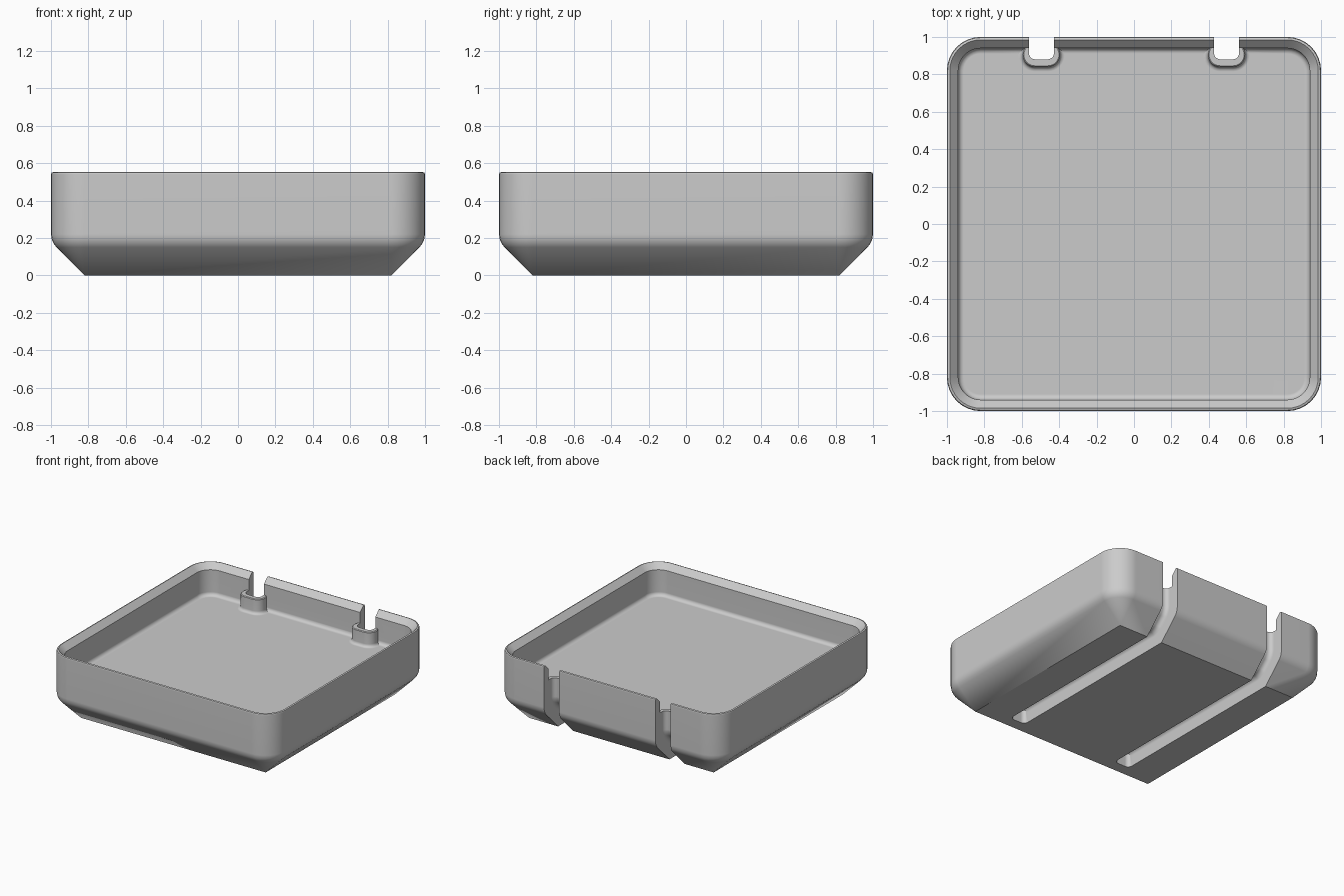
import bpy, bmesh, math

if "Cube" in bpy.data.objects:
    bpy.data.objects.remove(bpy.data.objects["Cube"])

GREY = (0.6, 0.6, 0.6, 1)
mat = bpy.data.materials.new("light_grey")
mat.use_nodes = True
mat.diffuse_color = GREY
mat.node_tree.nodes["Principled BSDF"].inputs["Base Color"].default_value = GREY


def finish(name, bm):
    bmesh.ops.remove_doubles(bm, verts=bm.verts[:], dist=0.0002)
    bmesh.ops.recalc_face_normals(bm, faces=bm.faces[:])
    mesh = bpy.data.meshes.new(name)
    bm.to_mesh(mesh)
    bm.free()
    mesh.materials.append(mat)
    ob = bpy.data.objects.new(name, mesh)
    bpy.context.collection.objects.link(ob)
    return ob


def rounded_loop(cx, cy, wx, wy, r, z, steps=8):
    """Rounded rectangle: core half sizes wx, wy grown by radius r."""
    pts = []
    for q, (sx, sy) in enumerate([(1, 1), (-1, 1), (-1, -1), (1, -1)]):
        for i in range(steps + 1):
            a = math.pi / 2 * (q + i / steps)
            pts.append((cx + sx * wx + r * math.cos(a), cy + sy * wy + r * math.sin(a), z))
    return pts


def loft(name, loops):
    bm = bmesh.new()
    rings = [[bm.verts.new(p) for p in loop] for loop in loops]
    for a, b in zip(rings, rings[1:]):
        for i in range(len(a)):
            j = (i + 1) % len(a)
            bm.faces.new((a[i], a[j], b[j], b[i]))
    bm.faces.new(rings[0])
    bm.faces.new(rings[-1])
    return finish(name, bm)


# Tray: outside from the base up, over the bevelled rim, down to the floor
CORE = 0.82
FLOOR = 0.30
wall = [(0.82, 0), (0.97, 0.15), (0.984, 0.167), (0.995, 0.19), (1, 0.22),
        (1, 0.54), (0.996, 0.549), (0.985, 0.553), (0.94, 0.508),
        (0.94, FLOOR + 0.03), (0.936, FLOOR + 0.015), (0.925, FLOOR + 0.004), (0.91, FLOOR)]
tray = loft("tray", [rounded_loop(0, 0, CORE, CORE, h - CORE, z) for h, z in wall])


# Raised collar around each channel, flared where it meets the floor
def collar(x):
    steps = [(0.025, FLOOR - 0.02), (0.025, FLOOR), (0.012, FLOOR + 0.004),
             (0.004, FLOOR + 0.012), (0, FLOOR + 0.025), (0, 0.415), (-0.006, 0.42)]
    return loft("collar", [rounded_loop(x, 0.905, 0.035, 0, 0.065 + f, z) for f, z in steps])


# Channel cutter: runs down the back wall, round the slope and under the base
HALF = 0.0675
OUT, LOW, HIGH, END = 1.1, -0.1, 0.7, -0.73


def channel(x):
    side = [(OUT, HIGH), (OUT, LOW), (END, LOW), (END, 0.12),
            (0.77, 0.12), (0.88, 0.23), (0.88, HIGH)]
    bm = bmesh.new()
    left = [bm.verts.new((-HALF, y, z)) for y, z in side]
    right = [bm.verts.new((HALF, y, z)) for y, z in side]
    bm.faces.new(left)
    bm.faces.new(right[::-1])
    for i in range(len(side)):
        j = (i + 1) % len(side)
        bm.faces.new((left[i], right[i], right[j], left[j]))
    bends = [bm.edges.get((left[i], right[i])) for i in (4, 5)]
    bmesh.ops.bevel(bm, geom=bends, offset=0.04, segments=4, profile=0.5, affect="EDGES")
    inner = []
    for e in bm.edges:
        a, b = e.verts[0].co, e.verts[1].co
        mid = (a + b) / 2
        if abs(a.x - b.x) < 0.001 and mid.y < OUT - 0.01 and LOW + 0.01 < mid.z < HIGH - 0.01:
            inner.append(e)
    bmesh.ops.bevel(bm, geom=inner, offset=0.035, segments=5, profile=0.5, affect="EDGES")
    for v in bm.verts:
        v.co.x += x
    ob = finish("channel_cutter", bm)
    ob.hide_render = True
    return ob


def combine(tool, operation):
    mod = tray.modifiers.new(operation, "BOOLEAN")
    mod.operation, mod.solver, mod.object = operation, "EXACT", tool
    bpy.ops.object.modifier_apply(modifier=mod.name)
    bpy.data.objects.remove(tool)


bpy.ops.object.select_all(action="DESELECT")
bpy.context.view_layer.objects.active = tray
tray.select_set(True)
for x in (-0.495, 0.495):
    # Back of the collar stays inside the wall thickness
    combine(collar(x), "UNION")
    combine(channel(x), "DIFFERENCE")

# Soft shading with crisp edges
bpy.ops.object.shade_smooth_by_angle(angle=math.radians(32))
weighted = tray.modifiers.new("weighted_normals", "WEIGHTED_NORMAL")
weighted.keep_sharp = True
